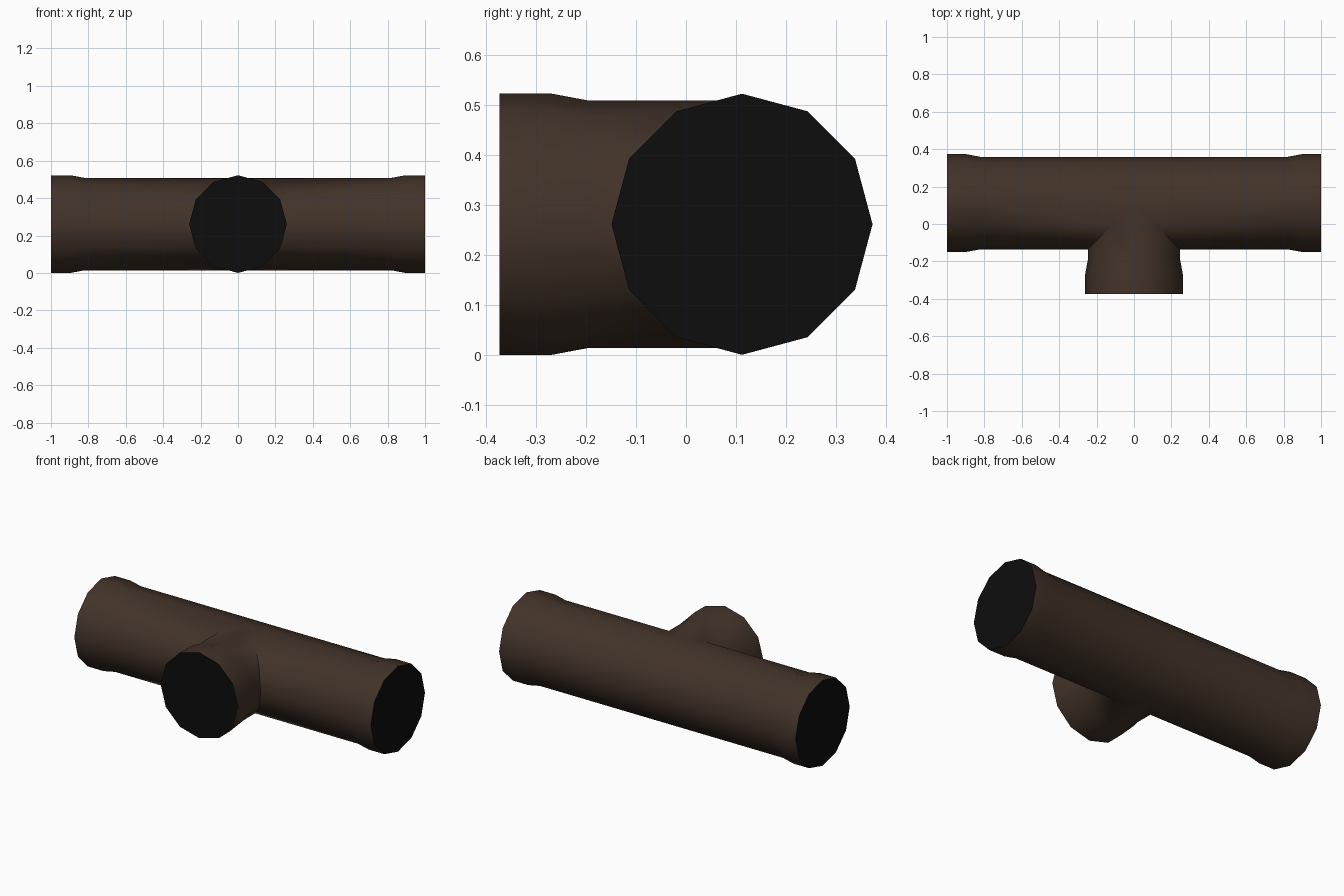
import bpy, bmesh, math
from mathutils import Vector

if "Cube" in bpy.data.objects:
    bpy.data.objects.remove(bpy.data.objects["Cube"])

SIDES, R_END, R_PIPE = 12, 0.261, 0.247
AXIS_Y, AXIS_Z = 0.112, 0.261


def material(name, rgb):
    m = bpy.data.materials.new(name)
    m.diffuse_color = (*rgb, 1)
    m.use_nodes = True
    m.node_tree.nodes["Principled BSDF"].inputs["Base Color"].default_value = m.diffuse_color
    return m


brown = material("dark brown", (0.055, 0.033, 0.022))
black = material("black", (0.004, 0.004, 0.004))

bm = bmesh.new()


def arm(direction, side, length, mitre):
    """Flared arm from its capped mouth to the mitred joint at the centre."""
    origin = Vector((0, AXIS_Y, AXIS_Z))
    rings = []
    # mouth, end of collar, end of taper, mitre
    for dist, r in ((length, R_END), (length - 0.105, R_END),
                    (length - 0.18, R_PIPE), (None, R_PIPE)):
        ring = []
        for i in range(SIDES):
            a = 2 * math.pi * i / SIDES
            c = math.cos(a) * r
            d = mitre(c) if dist is None else dist
            p = origin + direction * d + side * c
            p.z += math.sin(a) * r
            ring.append(bm.verts.new(p))
        rings.append(ring)
    for a, b in zip(rings, rings[1:]):
        for i in range(SIDES):
            j = (i + 1) % SIDES
            bm.faces.new((a[i], a[j], b[j], b[i]))
    bm.faces.new(rings[0]).material_index = 1  # dark mouth


X, Y = Vector((1, 0, 0)), Vector((0, 1, 0))
# straight run: two arms, notched at the front where the branch enters
for s in (-1, 1):
    arm(X * s, Y, 1.0, lambda c: max(0, -c))
# front branch
arm(-Y, X, 0.373 + AXIS_Y, abs)

bmesh.ops.remove_doubles(bm, verts=bm.verts, dist=0.0005)
bmesh.ops.recalc_face_normals(bm, faces=bm.faces)
mesh = bpy.data.meshes.new("tee_pipe")
bm.to_mesh(mesh)
bm.free()
mesh.materials.append(brown)
mesh.materials.append(black)
pipe = bpy.data.objects.new("tee_pipe", mesh)
bpy.context.collection.objects.link(pipe)

# smooth round walls, crisp mouths and joint
bpy.context.view_layer.objects.active = pipe
pipe.select_set(True)
bpy.ops.object.shade_smooth_by_angle(angle=math.radians(40))
